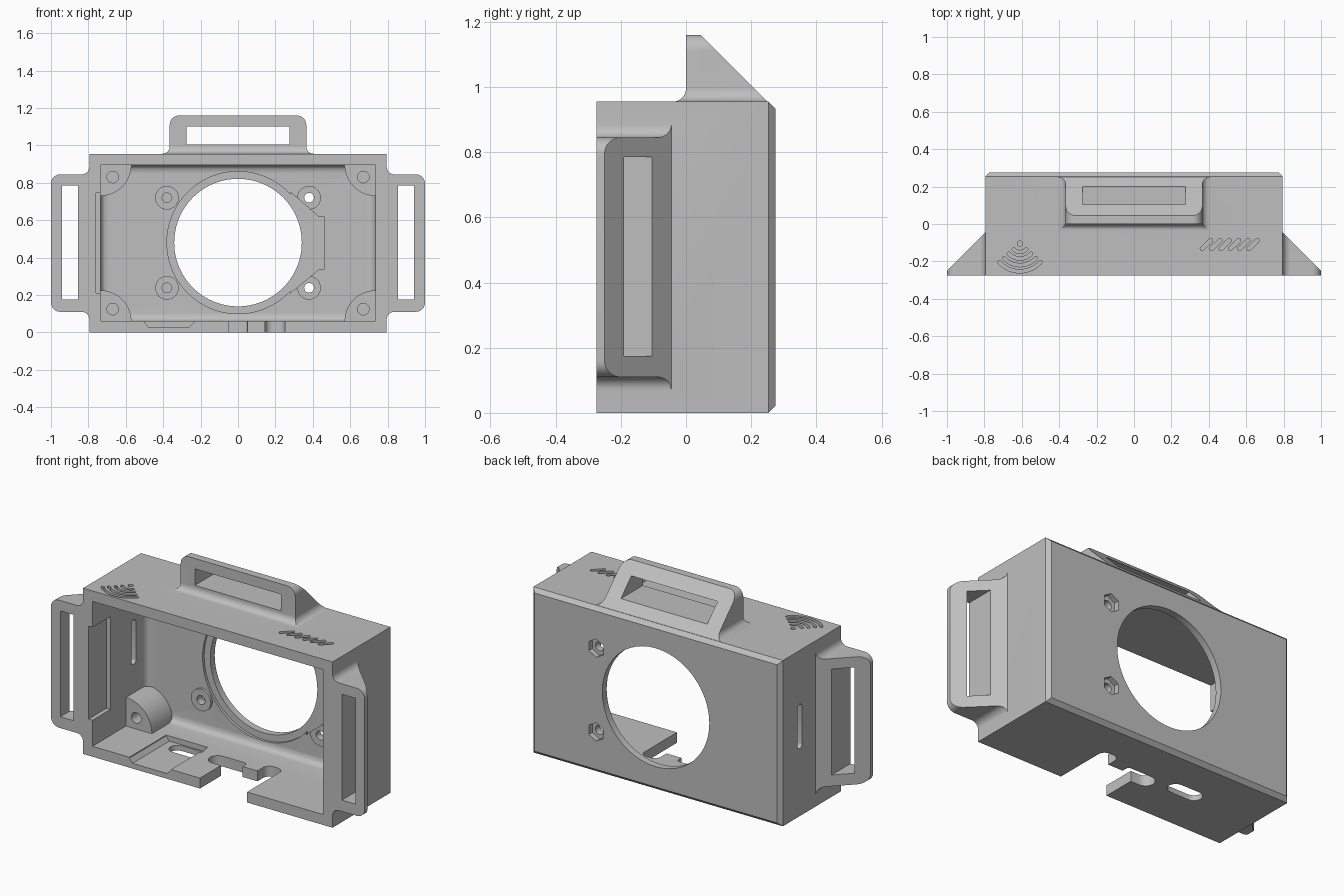
import bpy, bmesh, math

cube = bpy.data.objects.get("Cube")
if cube:
    bpy.data.objects.remove(cube, do_unlink=True)

grey = bpy.data.materials.new("plain grey plastic")
grey.use_nodes = True
COLOUR = (0.52, 0.52, 0.52, 1)
grey.diffuse_color = COLOUR
grey.node_tree.nodes["Principled BSDF"].inputs["Base Color"].default_value = COLOUR


def finish(name, bm):
    bmesh.ops.recalc_face_normals(bm, faces=bm.faces[:])
    me = bpy.data.meshes.new(name)
    bm.to_mesh(me)
    bm.free()
    me.materials.append(grey)
    ob = bpy.data.objects.new(name, me)
    bpy.context.collection.objects.link(ob)
    return ob


def prism(name, pts, axis, lo, hi):
    """Extrude a 2D outline along one axis."""
    place = {"x": lambda a, b, t: (t, a, b),
             "y": lambda a, b, t: (a, t, b),
             "z": lambda a, b, t: (a, b, t)}[axis]
    bm = bmesh.new()
    low = [bm.verts.new(place(a, b, lo)) for a, b in pts]
    high = [bm.verts.new(place(a, b, hi)) for a, b in pts]
    bm.faces.new(low)
    bm.faces.new(high)
    n = len(pts)
    for i in range(n):
        j = (i + 1) % n
        bm.faces.new((low[i], low[j], high[j], high[i]))
    return finish(name, bm)


def box(name, x0, x1, y0, y1, z0, z1, back_bevel=0, segments=1):
    """Box whose back rim can be chamfered or rounded."""
    bm = bmesh.new()
    bmesh.ops.create_cube(bm, size=1)
    for v in bm.verts:
        v.co = (x1 if v.co.x > 0 else x0, y1 if v.co.y > 0 else y0, z1 if v.co.z > 0 else z0)
    if back_bevel:
        rim = [e for e in bm.edges if all(v.co.y == max(w.co.y for w in bm.verts) for v in e.verts)]
        bmesh.ops.bevel(bm, geom=rim, offset=back_bevel, segments=segments,
                        profile=0.5, affect="EDGES")
    return finish(name, bm)


def arc(cx, cy, r, a0, a1, n=8):
    return [(cx + r * math.cos(math.radians(a0 + (a1 - a0) * i / n)),
             cy + r * math.sin(math.radians(a0 + (a1 - a0) * i / n))) for i in range(n + 1)]


def disc(name, x, z, r, y0, y1, n=32, turn=0):
    return prism(name, arc(x, z, r, turn, turn + 360, n)[:-1], "y", y0, y1)


def capsule(name, p, q, r, axis, lo, hi):
    a = math.degrees(math.atan2(q[1] - p[1], q[0] - p[0]))
    return prism(name, arc(*q, r, a - 90, a + 90) + arc(*p, r, a + 90, a + 270), axis, lo, hi)


def boolean(target, tool, op):
    mod = target.modifiers.new(op, "BOOLEAN")
    mod.operation = op
    mod.solver = "EXACT"
    mod.object = tool
    bpy.ops.object.select_all(action="DESELECT")
    bpy.context.view_layer.objects.active = target
    target.select_set(True)
    bpy.ops.object.modifier_apply(modifier=mod.name)
    bpy.data.objects.remove(tool, do_unlink=True)


def add(tool):
    boolean(case, tool, "UNION")


def cut(tool):
    boolean(case, tool, "DIFFERENCE")


# Outer case with a chamfered back rim
case = box("camera_case", -0.795, 0.795, -0.275, 0.275, 0, 0.955, 0.022)

# Wedge shaped strap loops on both sides
upper = arc(0.835, 0.885, 0.04, 180, 270) + arc(0.95, 0.795, 0.05, 90, 0)
outline = [(0.77, 0.885)] + upper + [(x, 0.955 - z) for x, z in reversed(upper)] + [(0.77, 0.07)]
wedge = [(0.77, -0.02), (1.0, -0.25), (1.0, -0.275), (0.77, -0.275)]
for s in (1, -1):
    loop = prism("side_loop", [(s * x, z) for x, z in outline], "y", -0.275, 0.05)
    boolean(loop, prism("wedge", [(s * x, y) for x, y in wedge], "z", 0, 1), "INTERSECT")
    add(loop)
    xs = sorted((s * 0.855, s * 0.94))
    cut(box("side_loop_slot", *xs, -0.4, 0.1, 0.175, 0.785))

# Strap loop on top
half = [(0.405, 0.93)] + arc(0.405, 0.995, 0.04, 270, 180) + arc(0.315, 1.11, 0.05, 0, 90)
loop = prism("top_loop", half + [(-x, z) for x, z in reversed(half)], "y", -0.1, 0.27)
side = [(-0.04, 0.93)] + arc(-0.04, 0.995, 0.04, 270, 360) + [(0, 1.16), (0.045, 1.16),
                                                             (0.25, 0.955), (0.25, 0.93)]
boolean(loop, prism("top_profile", side, "x", -1, 1), "INTERSECT")
add(loop)
cut(box("top_loop_slot", -0.275, 0.275, -0.2, 0.4, 1.005, 1.1))

# Hollow interior, rounded where it meets the back wall
cut(box("cavity", -0.735, 0.735, -0.4, 0.22, 0.06, 0.895, 0.04, 5))

# Quarter round screw posts in the corners
post = [(0.755, 0.4375), (0.755, 0.2525)] + arc(0.735, 0.4175, 0.165, 270, 180, 14) + [(0.57, 0.4375)]
for sx in (1, -1):
    for sz in (1, -1):
        add(prism("post", [(sx * x, 0.4775 + sz * z) for x, z in post], "y", 0.03, 0.25))
        cut(disc("post_hole", sx * 0.67, 0.4775 + sz * 0.353, 0.031, 0, 0.15, 24))

# Lens bosses on the back wall
for x in (-0.38, 0.38):
    for z in (0.238, 0.72):
        add(disc("boss", x, z, 0.063, 0.205, 0.24))

# Lens opening with a shallow step and side relief
cut(disc("lens_step", 0, 0.48, 0.38, 0.15, 0.235, 96))
cut(prism("lens_relief", [(0.28, 0.75), (0.43, 0.62), (0.46, 0.62), (0.46, 0.335),
                          (0.43, 0.335), (0.28, 0.21)], "y", 0.15, 0.235))
cut(disc("lens_hole", 0, 0.48, 0.341, 0.1, 0.4, 96))

# Screw holes: blind on one side, through with nut pockets on the other
for z in (0.238, 0.72):
    cut(disc("blind_hole", -0.38, z, 0.026, 0.15, 0.25, 24))
    cut(disc("through_hole", 0.38, z, 0.026, 0.15, 0.4, 24))
    cut(disc("nut_pocket", 0.38, z, 0.053, 0.245, 0.4, 6, 30))

# Side wall pocket and slot
cut(box("wall_pocket", -0.76, -0.7, -0.4, -0.11, 0.21, 0.745))
cut(capsule("wall_slot", (0.10, 0.41), (0.10, 0.625), 0.021, "x", -0.9, -0.65))

# Cable notch in the floor
notch = ([(-0.05, -0.4), (-0.05, -0.085)] + arc(-0.105, -0.035, 0.05, 270, 90) +
         arc(0.03, -0.005, 0.02, 90, 0) + [(0.05, -0.03), (0.145, -0.03)] +
         arc(0.185, 0.02, 0.04, 180, 90) + arc(0.21, 0.02, 0.04, 90, 0) + [(0.25, -0.4)])
cut(prism("cable_notch", notch, "z", -0.1, 0.15))

# Floor recess with an oval opening
cut(prism("floor_recess", [(-0.5, 0.07), (-0.5, 0.055), (-0.48, 0.03), (-0.26, 0.03),
                           (-0.235, 0.055), (-0.235, 0.07)], "y", -0.4, 0.06))
cut(capsule("floor_opening", (-0.39, 0.005), (-0.27, 0.005), 0.045, "z", -0.1, 0.15))

# Engraved slanted grooves on the top
for i in range(6):
    x = 0.365 + 0.05 * i
    cut(capsule("groove", (x, -0.132), (x + 0.045, -0.088), 0.011, "z", 0.935, 1.0))

# Engraved curved grooves and dot on the top
cut(prism("dot", arc(-0.61, -0.105, 0.014, 0, 360, 16)[:-1], "z", 0.935, 1.0))
for r in (0.045, 0.08, 0.115, 0.148):
    a0, a1 = 222, 318
    ends = [arc(-0.61, -0.105, r, a, a, 1)[0] for a in (a0, a1)]
    band = (arc(-0.61, -0.105, r + 0.009, a0, a1, 14) +
            arc(*ends[1], 0.009, a1, a1 + 180, 6)[1:-1] +
            arc(-0.61, -0.105, r - 0.009, a1, a0, 14) +
            arc(*ends[0], 0.009, a0 + 180, a0 + 360, 6)[1:-1])
    cut(prism("curved_groove", band, "z", 0.935, 1.0))

# Smooth the curves and keep the edges crisp
bpy.ops.object.select_all(action="DESELECT")
case.select_set(True)
bpy.context.view_layer.objects.active = case
bpy.ops.object.shade_smooth_by_angle(angle=math.radians(30))
